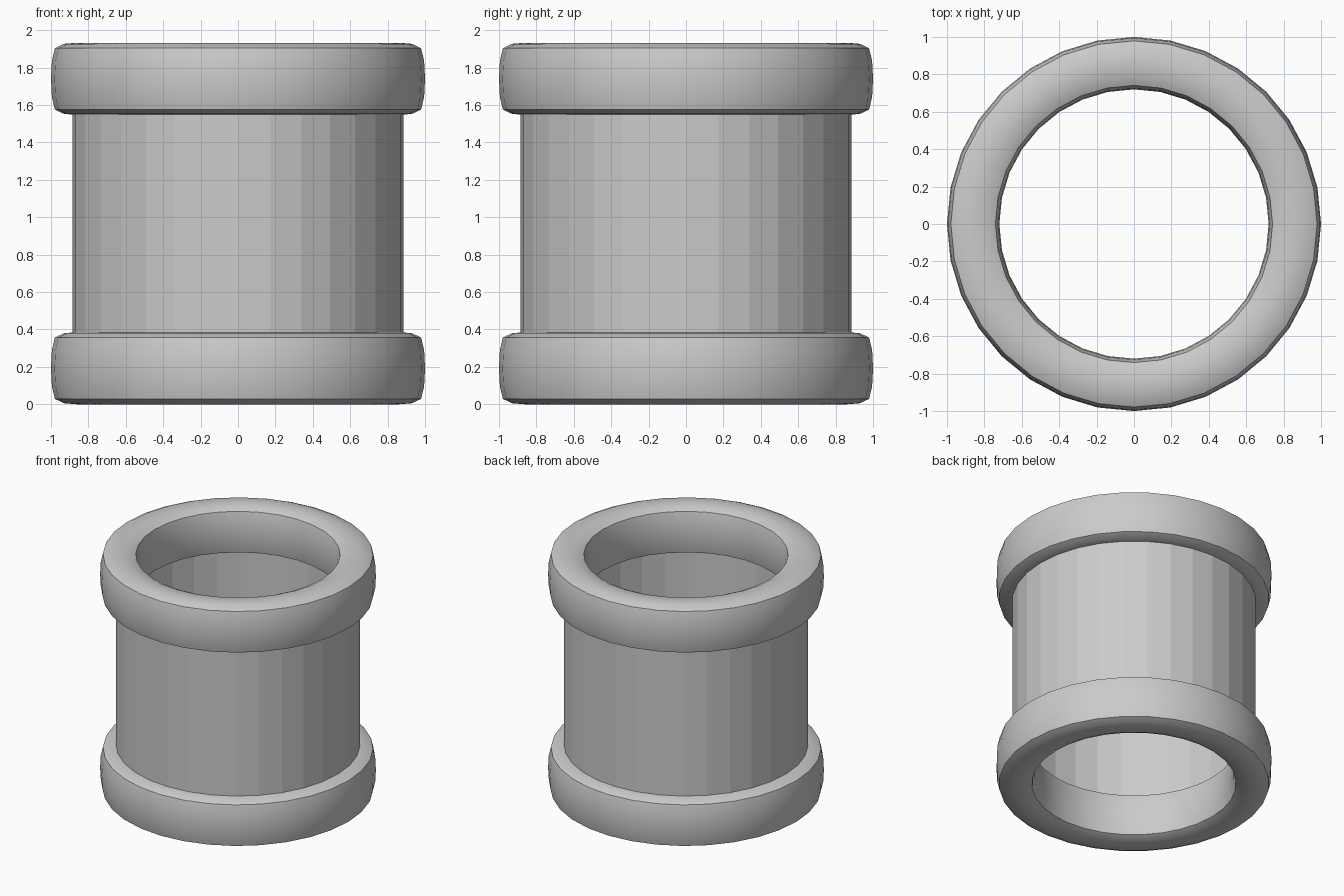
import bpy, bmesh, math

if "Cube" in bpy.data.objects:
    bpy.data.objects.remove(bpy.data.objects["Cube"])

SIDES = 32


def lathe(name, profile, closed):
    """Spin a (radius, z) profile around the z axis."""
    bm = bmesh.new()
    rings = []
    for i in range(SIDES):
        a = 2 * math.pi * i / SIDES
        rings.append([bm.verts.new((r * math.cos(a), r * math.sin(a), z)) for r, z in profile])
    n = len(profile)
    for i in range(SIDES):
        a, b = rings[i], rings[(i + 1) % SIDES]
        for j in range(n if closed else n - 1):
            k = (j + 1) % n
            bm.faces.new((a[j], b[j], b[k], a[k]))
    if closed:
        bmesh.ops.recalc_face_normals(bm, faces=bm.faces)
    mesh = bpy.data.meshes.new(name)
    bm.to_mesh(mesh)
    bm.free()
    obj = bpy.data.objects.new(name, mesh)
    bpy.context.collection.objects.link(obj)
    return obj


# Collar cross-section: a square with gently bulging sides and creased corners
MID_R, HALF_W, MID_Z, HALF_H = 0.86, 0.14, 0.193, 0.193
quarter = [(1.0, 0.0), (0.965, 0.5), (0.85, 0.85), (0.5, 0.97), (0.0, 1.0)]
half = quarter + [(-u, v) for u, v in reversed(quarter[:-1])]
section = half + [(-u, -v) for u, v in half[1:-1]]

for name, base in (("bottom_collar", 0.0), ("top_collar", 1.547)):
    collar = lathe(name, [(MID_R + u * HALF_W, base + MID_Z + v * HALF_H) for u, v in section], True)
    bpy.ops.object.select_all(action='DESELECT')
    collar.select_set(True)
    bpy.context.view_layer.objects.active = collar
    bpy.ops.object.shade_smooth_by_angle(angle=math.radians(35))

# Thin faceted pipe wall, ends hidden inside the collars
lathe("pipe_wall", [(0.885, MID_Z), (0.885, 1.547 + MID_Z)], False)
